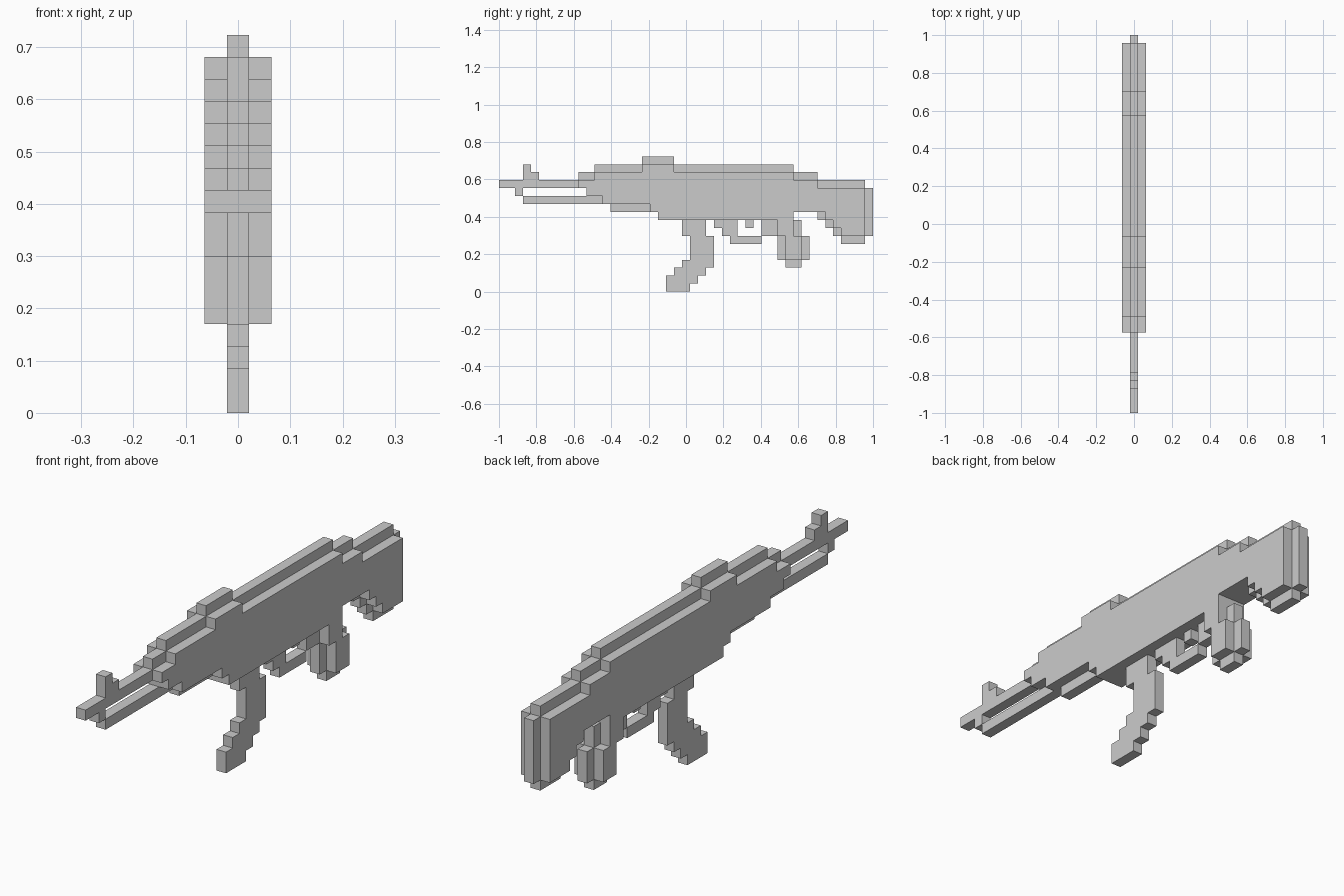
import bpy, bmesh
from mathutils import Vector

if "Cube" in bpy.data.objects:
    bpy.data.objects.remove(bpy.data.objects["Cube"])

V = 2 / 47                      # block size: 47 blocks along y
taken = set()                   # every filled block of the model
parts = {}


def part(name, runs, xs=(0,)):
    """Fill runs (y start, y end, z bottom, z top) in the given x layers."""
    cells = {(x, y, z) for y0, y1, z0, z1 in runs for x in xs
             for y in range(y0, y1) for z in range(z0, z1)} - taken
    taken.update(cells)
    parts[name] = cells


def face_corners(cell, axis, sign):
    """Four corners of one block face, wound outwards."""
    u, w = (axis + 1) % 3, (axis + 2) % 3
    loop = [(-1, -1), (1, -1), (1, 1), (-1, 1)]
    for a, b in (loop if sign > 0 else reversed(loop)):
        c = [2 * cell[0], 2 * cell[1] + 1, 2 * cell[2] + 1]
        c[axis] += sign
        c[u] += a
        c[w] += b
        yield tuple(c)


def build(name, cells):
    bm = bmesh.new()
    verts = {}
    for cell in sorted(cells):
        for axis in range(3):
            for sign in (-1, 1):
                near = list(cell)
                near[axis] += sign
                if tuple(near) in taken:
                    continue
                corners = list(face_corners(cell, axis, sign))
                for c in corners:
                    if c not in verts:
                        verts[c] = bm.verts.new(
                            Vector((c[0], c[1] - 47, c[2])) * V / 2)
                bm.faces.new([verts[c] for c in corners])
    bmesh.ops.dissolve_limit(bm, angle_limit=0.01, verts=bm.verts[:], edges=bm.edges[:])
    me = bpy.data.meshes.new(name)
    bm.to_mesh(me)
    bm.free()
    bpy.context.collection.objects.link(bpy.data.objects.new(name, me))


# Side panels, mirrored on both sides of the core
part("side_panels", [
    (18, 22, 15, 16), (12, 37, 14, 15), (10, 40, 13, 14), (11, 46, 12, 13),
    (13, 46, 11, 12), (19, 46, 10, 11), (20, 37, 9, 10),
    (41, 46, 9, 10), (42, 46, 8, 9), (43, 46, 7, 8)], (-1, 1))

# Core of the receiver with the raised top rail
part("receiver_core", [
    (18, 22, 16, 17), (12, 37, 15, 16), (10, 37, 13, 15), (11, 37, 12, 13),
    (14, 37, 10, 12), (20, 37, 9, 10)])

# Shoulder stock and butt plate
part("stock_core", [
    (37, 40, 14, 15), (37, 46, 13, 14), (37, 47, 10, 13), (40, 47, 9, 10),
    (41, 47, 8, 9), (42, 47, 7, 8), (43, 46, 6, 7)])

# Barrel, front sight and lower rod
part("barrel", [(0, 10, 13, 14), (2, 3, 12, 13)])
part("front_sight", [(3, 4, 14, 16), (4, 5, 14, 15)])
part("lower_rod", [(3, 14, 11, 12)])

# Curved magazine
part("magazine", [
    (23, 26, 7, 9), (24, 27, 4, 7), (23, 27, 3, 4), (22, 26, 2, 3),
    (21, 25, 1, 2), (21, 24, 0, 1)])

# Trigger guard and trigger
part("trigger_guard", [
    (27, 28, 8, 9), (28, 29, 7, 9), (29, 30, 6, 9), (30, 33, 6, 7), (33, 35, 7, 9)])
part("trigger", [(31, 32, 8, 9)])

# Rear grip with side swells
part("grip_core", [(35, 38, 7, 9), (35, 39, 4, 7), (36, 38, 3, 4)])
part("grip_sides", [(35, 37, 7, 9), (36, 38, 4, 7)], (-1, 1))

for part_name, part_cells in parts.items():
    build(part_name, part_cells)
